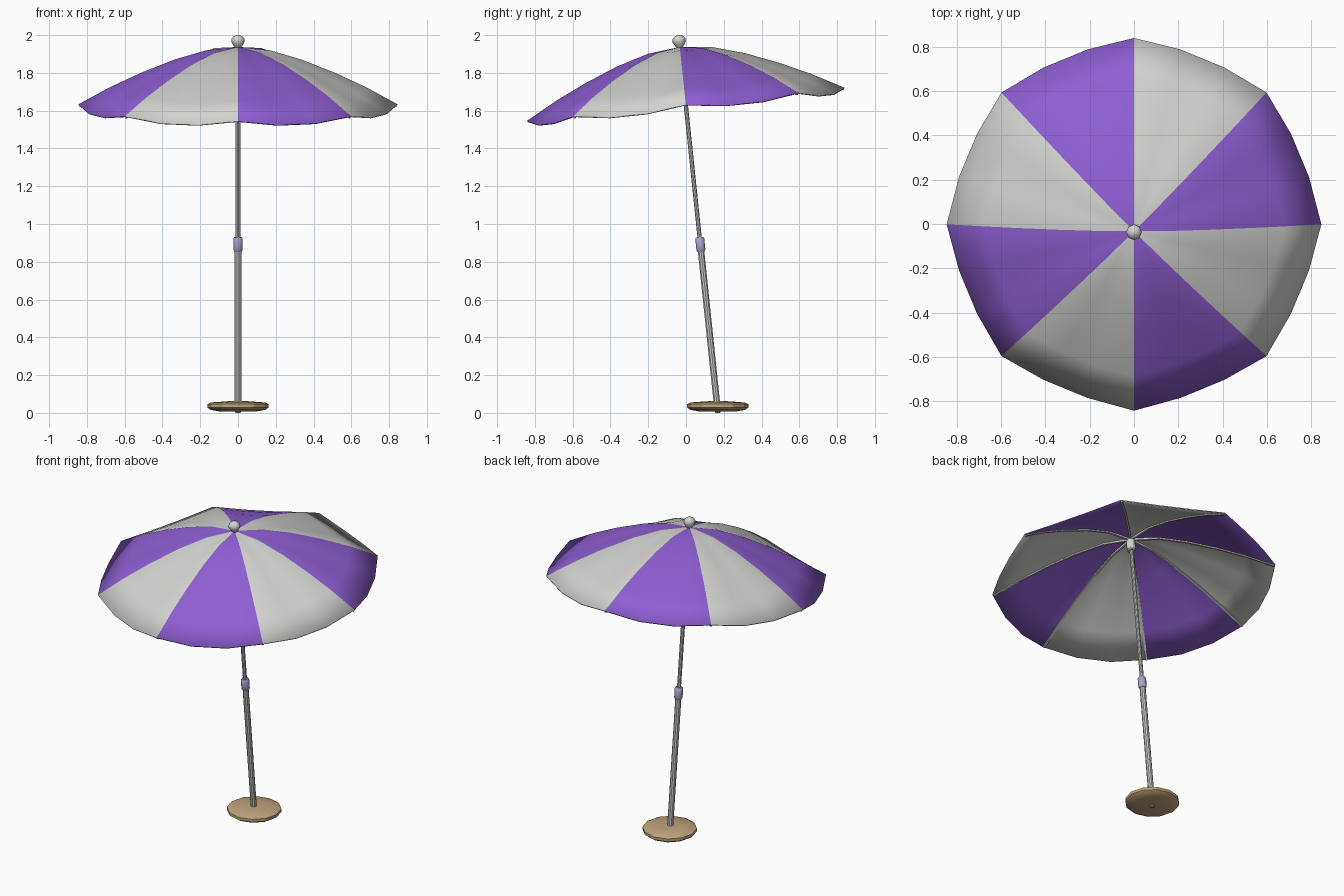
import bpy, bmesh, math
from mathutils import Matrix, Vector

if "Cube" in bpy.data.objects:
    bpy.data.objects.remove(bpy.data.objects["Cube"])

# Tilted frame: origin at the canopy apex, local z along the pole
TILT = Matrix.Translation((0, -0.033, 1.937)) @ Matrix.Rotation(math.radians(5.95), 4, 'X')
UPRIGHT = Matrix.Identity(4)


def material(name, rgb):
    m = bpy.data.materials.new(name)
    m.diffuse_color = (*rgb, 1)
    m.use_nodes = True
    m.node_tree.nodes["Principled BSDF"].inputs["Base Color"].default_value = m.diffuse_color
    return m


PURPLE = material("purple_fabric", (0.27, 0.115, 0.65))
WHITE = material("pale_grey_fabric", (0.65, 0.65, 0.63))
METAL = material("grey_metal", (0.60, 0.60, 0.59))
LAVENDER = material("lavender_plastic", (0.42, 0.36, 0.66))
TAN = material("tan_base", (0.53, 0.38, 0.20))


def finish(name, bm, mats, matrix, angle=35):
    bmesh.ops.recalc_face_normals(bm, faces=bm.faces)
    me = bpy.data.meshes.new(name)
    bm.to_mesh(me)
    bm.free()
    for m in mats:
        me.materials.append(m)
    for p in me.polygons:
        p.use_smooth = True
    me.set_sharp_from_angle(angle=math.radians(angle))
    ob = bpy.data.objects.new(name, me)
    ob.matrix_world = matrix
    bpy.context.collection.objects.link(ob)
    return ob


def lathe(name, profile, sides, mat, matrix, angle=35):
    """Closed turned shape from (radius, height) pairs."""
    bm = bmesh.new()
    rings = [[bm.verts.new((r * math.cos(2 * math.pi * i / sides),
                            r * math.sin(2 * math.pi * i / sides), z))
              for i in range(sides)] for r, z in profile]
    for a, b in zip(rings, rings[1:]):
        for i in range(sides):
            j = (i + 1) % sides
            bm.faces.new((a[i], a[j], b[j], b[i]))
    bm.faces.new(rings[0][::-1])
    bm.faces.new(rings[-1])
    return finish(name, bm, [mat], matrix, angle)


# Canopy: eight panels, each three strips wide, with a drooping hem
RIB = [(0.17, -0.018), (0.34, -0.068), (0.52, -0.140), (0.68, -0.215), (0.845, -0.305)]
bm = bmesh.new()
apex = bm.verts.new((0, 0, 0))
rings = []
for r, z in RIB:
    ring = []
    for i in range(24):
        on_rib = i % 3 == 0
        rr = r if on_rib else r * 0.967
        zz = z if on_rib else z - 0.026 * r / 0.845
        a = math.radians(15 * i)
        ring.append(bm.verts.new((rr * math.cos(a), rr * math.sin(a), zz)))
    rings.append(ring)
for i in range(24):
    j = (i + 1) % 24
    faces = [bm.faces.new((apex, rings[0][i], rings[0][j]))]
    for a, b in zip(rings, rings[1:]):
        faces.append(bm.faces.new((a[i], b[i], b[j], a[j])))
    for f in faces:
        f.material_index = (i // 3) % 2
canopy = finish("canopy", bm, [PURPLE, WHITE], TILT)
solid = canopy.modifiers.new("cloth_thickness", 'SOLIDIFY')
solid.thickness = 0.007
solid.offset = -1

# Ribs: thin square rods following the seams under the cloth
bm = bmesh.new()
path = [(0.02, -0.008)] + RIB[:-1] + [(0.838, -0.301)]
for k in range(8):
    rot = Matrix.Rotation(math.radians(45 * k), 3, 'Z')
    sections = [[bm.verts.new(rot @ Vector((r, w, z + dz)))
                 for w, dz in ((-0.006, -0.005), (0.006, -0.005), (0.006, -0.017), (-0.006, -0.017))]
                for r, z in path]
    for a, b in zip(sections, sections[1:]):
        for i in range(4):
            j = (i + 1) % 4
            bm.faces.new((a[i], a[j], b[j], b[i]))
    bm.faces.new(sections[0])
    bm.faces.new(sections[-1][::-1])
finish("ribs", bm, [METAL], TILT)

# Finial and under-canopy hub
lathe("finial", [(0.016, -0.004), (0.024, 0.008), (0.035, 0.026), (0.035, 0.044),
                 (0.022, 0.058), (0.006, 0.064)], 8, WHITE, TILT, 50)
lathe("hub", [(0.022, -0.10), (0.027, -0.094), (0.027, -0.03), (0.02, -0.012)], 10, WHITE, TILT)

# Two-stage pole with a clamp collar
lathe("upper_pole", [(0.012, -1.06), (0.012, -0.01)], 10, METAL, TILT)
lathe("lower_pole", [(0.018, -1.925), (0.018, -1.05)], 10, METAL, TILT)
lathe("collar", [(0.020, -1.088), (0.025, -1.080), (0.025, -1.020), (0.020, -1.012)],
      10, LAVENDER, TILT)

# Round base with a bevelled rim
lathe("base", [(0.10, 0.008), (0.145, 0.016), (0.162, 0.028), (0.162, 0.046),
               (0.145, 0.055), (0.05, 0.062)], 12, TAN,
      Matrix.Translation((0, 0.168, 0)), 30)
lathe("base_foot", [(0.012, 0.0), (0.018, 0.012)], 8, TAN, Matrix.Translation((0, 0.168, 0)))
